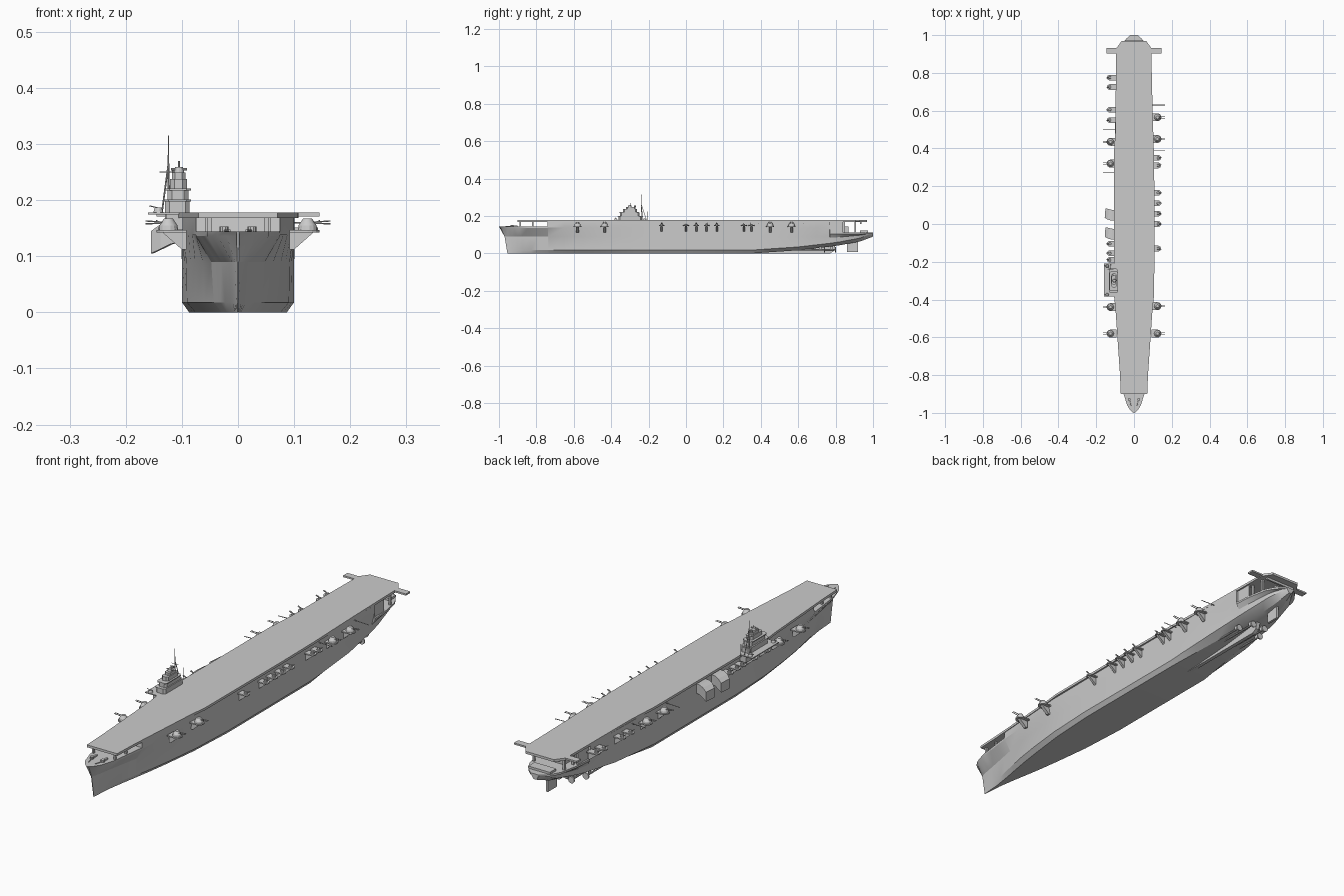
import bpy, bmesh, math
from mathutils import Vector


def finish(bm, name, smooth=False):
    bmesh.ops.recalc_face_normals(bm, faces=bm.faces)
    me = bpy.data.meshes.new(name)
    bm.to_mesh(me)
    bm.free()
    ob = bpy.data.objects.new(name, me)
    bpy.context.collection.objects.link(ob)
    if smooth:
        bpy.ops.object.select_all(action='DESELECT')
        ob.select_set(True)
        bpy.context.view_layer.objects.active = ob
        bpy.ops.object.shade_smooth_by_angle(angle=math.radians(25))
    return ob


def loft(name, rings, smooth=False):
    bm = bmesh.new()
    vs = [[bm.verts.new(p) for p in r] for r in rings]
    n = len(vs[0])
    for a, b in zip(vs, vs[1:]):
        for i in range(n):
            j = (i + 1) % n
            bm.faces.new((a[i], a[j], b[j], b[i]))
    bm.faces.new(vs[0])
    bm.faces.new(vs[-1])
    return finish(bm, name, smooth)


def prism(name, pts, z0, z1):
    return loft(name, [[(x, y, z) for x, y in pts] for z in (z0, z1)])


def box(name, x0, x1, y0, y1, z0, z1):
    return prism(name, [(x0, y0), (x1, y0), (x1, y1), (x0, y1)], z0, z1)


def tube(name, a, b, r0, r1=None, n=8):
    a, b = Vector(a), Vector(b)
    q = (b - a).to_track_quat('Z', 'Y')
    r1 = r0 if r1 is None else r1
    return loft(name, [[p + q @ Vector((r * math.cos(i * math.tau / n), r * math.sin(i * math.tau / n), 0))
                        for i in range(n)] for p, r in ((a, r0), (b, r1))], n > 8)


def interp(table, y):
    for (a, u), (b, v) in zip(table, table[1:]):
        if y <= b:
            return u + (v - u) * (y - a) / (b - a)
    return table[-1][1]


# Hull: half widths at deck, waterline and bottom, lofted along the length
TOP = [(-1, .003), (-.985, .02), (-.96, .036), (-.9, .055), (-.8, .068), (-.74, .075), (-.55, .088), (-.4, .099),
       (0, .101), (.5, .1), (.77, .095), (.85, .09), (.93, .074), (.97, .053), (1, .02)]
WATER = [(-1, .001), (-.9, .014), (-.8, .032), (-.6, .069), (-.4, .091), (-.2, .1), (.4, .1), (.6, .095),
         (.8, .078), (.93, .054), (1, .014)]
BOTTOM = [(-1, .001), (-.9, .007), (-.8, .02), (-.6, .052), (-.4, .076), (-.2, .087), (.35, .087), (.6, .06),
          (.8, .035), (.93, .02), (1, .005)]
KEEL = [(-1, 0), (.35, 0), (.6, .017), (.8, .04), (.93, .064), (1, .09)]
STEM = [.045, .042, .03, .01, 0]


def section(y, zt):
    zb = interp(KEEL, y)
    wt, ww, wb = interp(TOP, y), interp(WATER, y), interp(BOTTOM, y)
    z1 = min(zb + .018, zt - .012)
    z2 = z1 + (zt - z1) * .5 if zt < .13 else max(.09, z1 + .01)
    rows = [(wb, zb), (ww, z1), (ww * .85 + wt * .15, z2), (wt, zt - .008 if zt < .15 else .138), (wt, zt)]
    k = max(0, (-.7 - y) / .3)
    half = [(w, y + s * k, z) for (w, z), s in zip(rows, STEM)]
    return half + [(-x, yy, z) for x, yy, z in reversed(half)]


ys = [-1, -.985, -.96, -.93, -.9, -.85, -.8, -.742, -.74, -.65, -.55, -.47, -.4, -.3, -.2, 0, .35, .43, .5,
      .6, .7, .768, .77, .82, .86, .9, .93, .955, .98, 1]
loft("hull", [section(y, .144 if y < -.741 else .17 if y < .769 else .113) for y in ys], True)

# Skeg, rudder, shafts and propellers
loft("skeg", [[(s * .008, y, z) for y, z in ((.35, 0), (.77, 0), (.79, .012), (.8, .05), (.6, .03), (.35, .01))]
              for s in (-1, 1)])
box("rudder", -.005, .005, .86, .92, .008, .075)
for s in (-1, 1):
    for x, y0, y1 in ((.055, .48, .74), (.03, .6, .8)):
        tube("propeller_shaft", (s * x, y0, .022), (s * x, y1, .02), .004)
        tube("propeller", (s * x, y1 - .003, .02), (s * x, y1 + .003, .02), .014, n=12)
        box("shaft_bracket", s * x - .002, s * x + .002, y1 - .03, y1 - .015, .02, .055)

# Flight deck with stern wings
right = [(.07, -.9), (.074, -.8), (.098, -.45), (.107, -.37), (.108, .15), (.106, .35), (.098, .62), (.094, .8),
         (.092, .93), (.066, .968)]
left = [(-.066, .968), (-.094, .93), (-.096, .8), (-.098, .5), (-.107, .36), (-.107, -.37), (-.098, -.45),
        (-.074, -.8), (-.07, -.9)]
prism("flight_deck", right + left, .168, .178)
for s in (-1, 1):
    box("stern_wing", s * .09, s * .145, .903, .931, .171, .178)
    # Pillars and walls under the deck overhangs
    for x, y in ((.05, -.885), (.055, -.82)):
        box("bow_pillar", s * x - .004, s * x + .004, y - .004, y + .004, .14, .17)
    for y in (.845, .905):
        box("stern_pillar", s * .07 - .004, s * .07 + .004, y - .005, y + .005, .11, .17)
    box("stern_side_wall", s * .082, s * .087, .765, .84, .11, .17)
    # Forecastle winches
    tube("winch", (s * .025, -.93, .144), (s * .025, -.93, .153), .008, n=10)
    box("winch_brake", s * .025 - .004, s * .025 + .004, -.922, -.9, .144, .15)
    tube("anchor_chain", (s * .025, -.93, .146), (s * .015, -.965, .146), .002)
box("stern_deck_house", -.045, .045, .768, .87, .11, .145)
box("stern_beam", -.07, .07, .93, .938, .158, .17)
box("stern_gun_platform", -.05, .05, .93, .972, .113, .122)


# Gun sponsons
def sponson(s, y, big):
    r, x, z = (.021, .124, .142) if big else (.015, .128, .146)
    arc = [(s * (x + r * math.cos(a)), y + r * math.sin(a))
           for a in [math.radians(-90 + 22.5 * i) for i in range(9)]]
    prism("sponson_platform", [(s * .092, y - r)] + arc + [(s * .092, y + r)], z, z + .005)
    loft("sponson_bracket", [[(s * .092, y + d, z - .03), (s * .092, y + d, z), (s * (x + .01), y + d, z),
                              (s * .1, y + d, z - .03)] for d in (-r * .35, r * .35)])
    if big:
        tube("gun_base", (s * x, y, z), (s * x, y, z + .013), .018, .016, 14)
        tube("gun_shield", (s * x, y, z + .013), (s * x, y, z + .025), .016, .008, 14)
        for d in (-.004, .004):
            tube("gun_barrel", (s * x, y + d, .16), (s * .165, y + d, .163), .0014, n=6)
    else:
        tube("small_gun_mount", (s * x, y, z), (s * x, y, z + .012), .009, .006, 10)
        for d in (-.003, 0, .003):
            tube("small_gun_barrel", (s * x, y + d, z + .01), (s * .146, y + d, z + .018), .001, n=6)


for y in (-.58, -.435, .45, .565):
    sponson(1, y, True)
for y in (-.13, 0, .055, .11, .165, .31, .35):
    sponson(1, y, False)
for y in (-.58, -.44, .32, .435):
    sponson(-1, y, True)
for y in (-.35, -.265, -.19, -.155, -.105, .55, .605, .725, .775):
    sponson(-1, y, False)

# Folded aerial masts
for s, y in ((1, .63), (1, .39), (-1, .5), (-1, .275)):
    tube("aerial_mast", (s * .095, y, .16), (s * .165, y, .158), .0015, n=6)

# Side exhaust funnels, bending down and aft
for c in (.045, -.055):
    loft("funnel", [[(x, c + a, z0), (x + .004, c + b, z0), (x + .004, c + b, z1), (x, c + a, z1)]
                    for x, a, b, z0, z1 in ((-.095, -.028, .028, .125, .163), (-.12, -.027, .03, .122, .163),
                                            (-.138, -.022, .034, .113, .157), (-.155, -.012, .038, .105, .145))])


# Island tower
def tier(name, x, w, y0, y1, z0, z1):
    c = min(w * .5, .008)
    prism(name, [(x - w + c, y0), (x + w - c, y0), (x + w, y0 + c), (x + w, y1 - c), (x + w - c, y1),
                 (x - w + c, y1), (x - w, y1 - c), (x - w, y0 + c)], z0, z1)


tier("island_base", -.108, .022, -.362, -.235, .165, .198)
tier("island_walkway", -.108, .024, -.366, -.24, .198, .201)
tier("island_middle", -.107, .019, -.352, -.248, .201, .219)
tier("island_bridge_floor", -.107, .023, -.356, -.25, .217, .221)
tier("island_bridge", -.106, .015, -.336, -.262, .221, .238)
tier("island_top", -.106, .012, -.32, -.27, .238, .249)
tube("director", (-.105, -.3, .249), (-.105, -.3, .259), .009, .007, 12)
tube("rangefinder", (-.119, -.3, .255), (-.091, -.3, .255), .0025)
tube("director_post", (-.105, -.295, .257), (-.105, -.295, .27), .0015, n=6)
tube("signal_lamp", (-.113, -.272, .249), (-.113, -.272, .257), .005, n=10)
box("island_gallery", -.16, -.1, -.385, -.21, .174, .178)
box("island_gallery_support", -.128, -.095, -.38, -.215, .148, .175)
for y in (-.375, -.222):
    tube("gallery_gun", (-.142, y, .178), (-.142, y, .187), .009, .006, 10)
    tube("gallery_gun_barrel", (-.142, y, .186), (-.158, y, .19), .0012, n=6)

# Tripod mast
tube("mast", (-.124, -.24, .175), (-.124, -.24, .315), .0018, .001)
for p in ((-.136, -.23, .175), (-.122, -.21, .175)):
    tube("mast_leg", p, (-.124, -.24, .265), .0015)
tube("mast_yard", (-.14, -.24, .25), (-.108, -.24, .25), .001, n=6)
tube("signal_pole", (-.11, -.205, .175), (-.11, -.205, .225), .0015)
